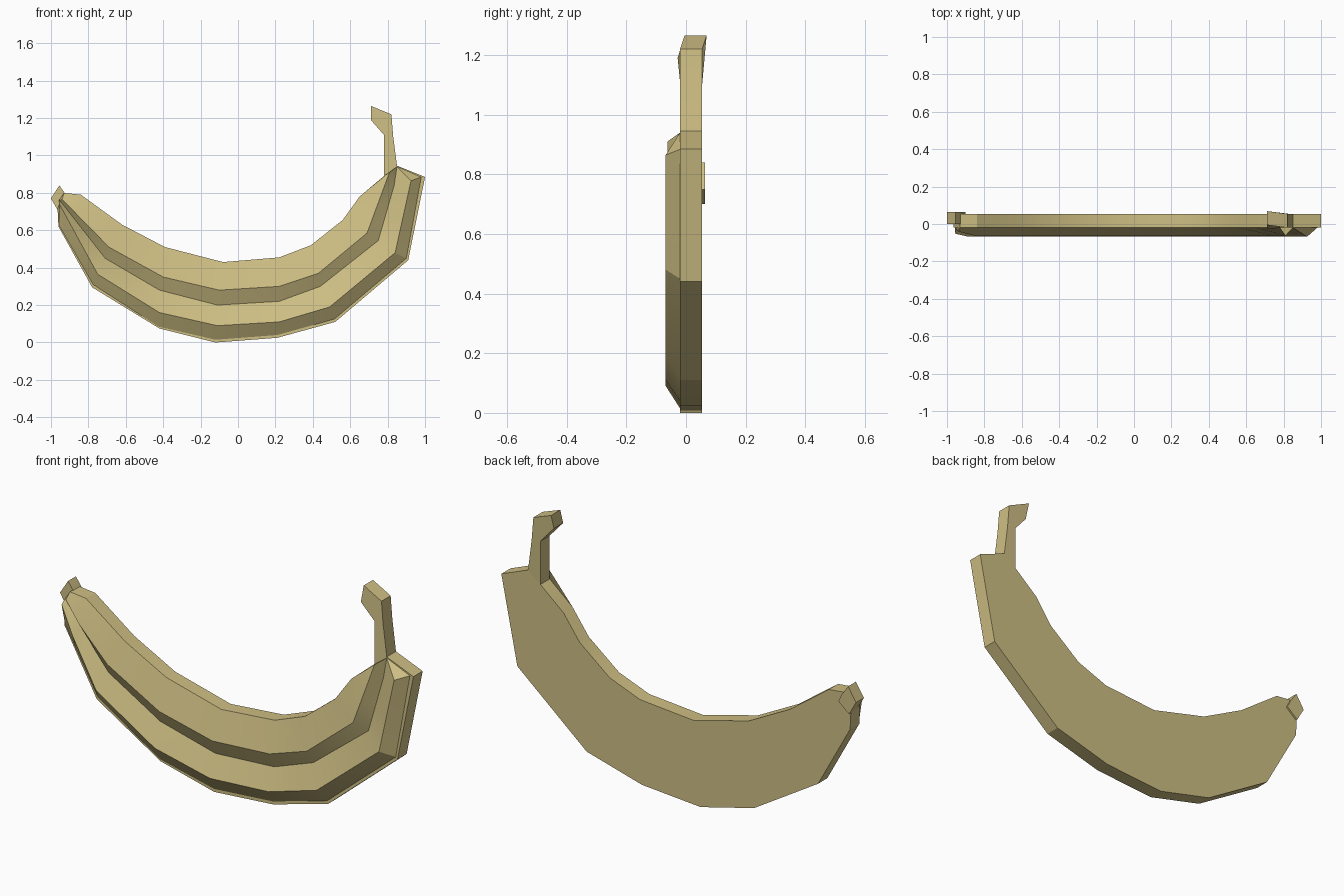
import bpy, bmesh, math

cube = bpy.data.objects.get("Cube")
if cube:
    bpy.data.objects.remove(cube, do_unlink=True)

mat = bpy.data.materials.new("banana yellow")
COLOR = (0.62, 0.52, 0.23, 1)
mat.diffuse_color = COLOR
mat.use_nodes = True
mat.node_tree.nodes["Principled BSDF"].inputs["Base Color"].default_value = COLOR

FRONT, BACK = -0.02, 0.054


def finish(name, bm):
    bmesh.ops.recalc_face_normals(bm, faces=bm.faces)
    mesh = bpy.data.meshes.new(name)
    bm.to_mesh(mesh)
    bm.free()
    mesh.materials.append(mat)
    obj = bpy.data.objects.new(name, mesh)
    bpy.context.collection.objects.link(obj)
    bpy.ops.object.select_all(action='DESELECT')
    obj.select_set(True)
    bpy.context.view_layer.objects.active = obj
    bpy.ops.object.shade_smooth_by_angle(angle=math.radians(22))
    return obj


def prism(name, outline, y0=FRONT, y1=BACK):
    """Extrude an (x, z, y shift) outline from y0 to y1."""
    bm = bmesh.new()
    f = [bm.verts.new((x, y0 + dy, z)) for x, z, dy in outline]
    b = [bm.verts.new((x, y1 + dy, z)) for x, z, dy in outline]
    bm.faces.new(f)
    bm.faces.new(b[::-1])
    for i in range(len(f)):
        j = (i + 1) % len(f)
        bm.faces.new((f[j], f[i], b[i], b[j]))
    return finish(name, bm)


def split_ends(pts, t0=0.35, t1=0.45):
    """Add one station inside the first and last span."""
    mix = lambda a, b, t: (a[0] + (b[0] - a[0]) * t, a[1] + (b[1] - a[1]) * t)
    return [pts[0], mix(pts[0], pts[1], t0), *pts[1:-1],
            mix(pts[-2], pts[-1], t1), pts[-1]]


# Long edges of the bunch, left end to right end
top = [(-.93, .80), (-.84, .79), (-.62, .63), (-.39, .51), (-.08, .43),
       (.22, .455), (.39, .52), (.56, .655), (.65, .78), (.78, .89)]
bottom = [(-.96, .62), (-.78, .295), (-.42, .075), (-.12, 0), (.21, .025),
          (.52, .11), (.91, .44), (1, .885)]
upper_ridge = split_ends([(-.94, .765), (-.69, .51), (-.40, .35), (-.10, .28),
                          (.22, .30), (.43, .37), (.69, .585), (.81, .91)])
groove = split_ends([(-.945, .75), (-.71, .45), (-.42, .28), (-.11, .20),
                     (.22, .22), (.44, .30), (.75, .545), (.835, .84)])
lower_ridge = split_ends([(-.955, .74), (-.75, .365), (-.42, .16), (-.11, .09),
                          (.22, .11), (.49, .19), (.84, .48), (.925, .865)])
rim = split_ends([(-.958, .63), (-.775, .31), (-.425, .085), (-.12, .015),
                  (.21, .04), (.515, .125), (.90, .45), (.98, .884)])

# Flat body behind the ridges
prism("bunch_body", [(x, z, 0) for x, z in
                     bottom + [(.85, .945)] + top[::-1] + [(-.965, .72)]])

# Stem with its bent, twisted end
prism("stem", [(.78, .88, 0), (.85, .945, 0), (.83, 1.10, 0), (.82, 1.22, 0),
               (.71, 1.265, .015), (.71, 1.19, -.008), (.78, 1.11, 0)])

# Small blossom tip
prism("blossom_tip", [(-.96, .70, 0), (-.90, .75, 0), (-.92, .79, 0),
                      (-.955, .84, 0), (-1, .77, 0)], 0.0, 0.063)

# Ridged front: two bananas, one below the other
bm = bmesh.new()
rows = []
for pts, y, y_left in ((top, FRONT, FRONT), (upper_ridge, -.062, -.04),
                       (groove, -.024, -.024), (lower_ridge, -.068, -.052),
                       (rim, FRONT, FRONT)):
    rows.append([bm.verts.new((x, y_left if i == 0 else y, z))
                 for i, (x, z) in enumerate(pts)])
for r, s in zip(rows, rows[1:]):
    for i in range(len(r) - 1):
        bm.faces.new((r[i], s[i], s[i + 1], r[i + 1]))
# End caps fan out from a point on the body
for end, point in ((0, (-.957, .76, FRONT)), (-1, (.85, .94, FRONT))):
    p = bm.verts.new((point[0], point[2], point[1]))
    for r, s in zip(rows, rows[1:]):
        bm.faces.new((p, r[end], s[end]))
finish("front_ridges", bm)
